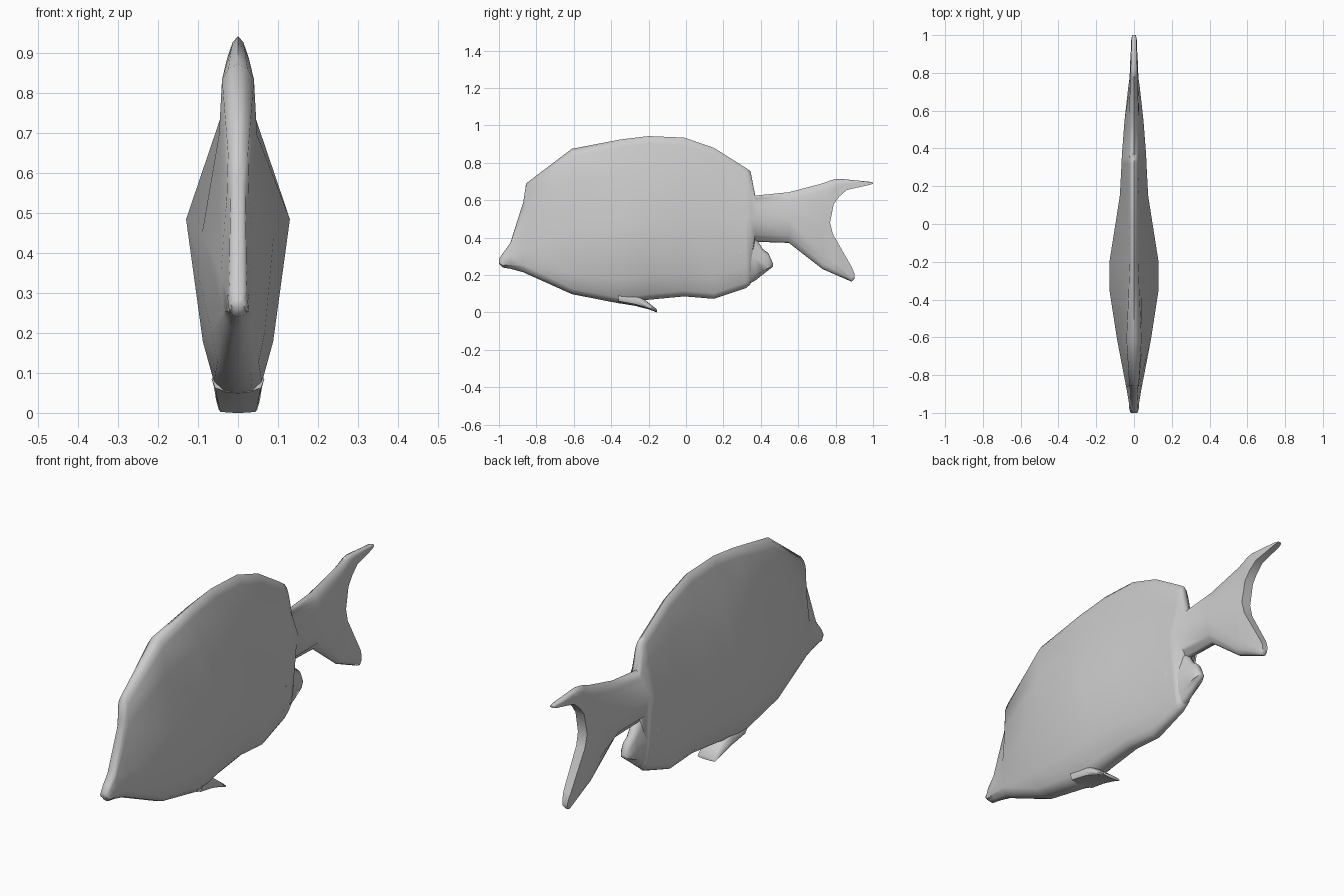
import bpy, bmesh, math

cube = bpy.data.objects.get("Cube")
if cube:
    bpy.data.objects.remove(cube)

grey = bpy.data.materials.new("light grey")
grey.use_nodes = True
colour = (0.6, 0.6, 0.6, 1)
grey.diffuse_color = colour
grey.node_tree.nodes["Principled BSDF"].inputs["Base Color"].default_value = colour

MID = 4  # profile index of the widest point


def half_profile(top, bottom, mid, w, r, rb):
    """Cross-section from the top ridge over the flank to the belly keel."""
    up, down = top - mid, mid - bottom
    d, e = min(0.04, up * 0.3), min(0.03, down * 0.3)
    return [(0, top), (r * 0.6, top - d * 0.35), (r, top - d),
            (r + (w - r) * 0.15, top - max(up * 0.42, d * 1.3)), (w, mid),
            (rb + (w - rb) * 0.4, mid - down * 0.7),
            (rb, bottom + e), (rb * 0.6, bottom + e * 0.25), (0, bottom)]


def ring(bm, y, top, bottom, mid, w, r, rb):
    half = half_profile(top, bottom, mid, w, r, rb)
    points = half + [(-x, z) for x, z in half[-2:0:-1]]
    return [bm.verts.new((x, y, z)) for x, z in points]


def bridge(bm, a, b):
    n = len(a)
    for i in range(n):
        j = (i + 1) % n
        bm.faces.new((a[i], a[j], b[j], b[i]))


def loft(bm, stations):
    rings = [ring(bm, *s) for s in stations]
    for a, b in zip(rings, rings[1:]):
        bridge(bm, a, b)
    return rings


def lobe(bm, start, stations):
    """Extend one half of the tail ring, tapering towards its tip."""
    zs = [v.co.z for v in start]
    lo, hi = min(zs), max(zs)
    previous = start
    for y, top, bottom, thin in stations:
        new = []
        for v in start:
            t = (v.co.z - lo) / (hi - lo)
            new.append(bm.verts.new((v.co.x * thin, y, bottom + t * (top - bottom))))
        bridge(bm, previous, new)
        previous = new
    bm.faces.new(previous)


def finish(bm, name):
    bmesh.ops.recalc_face_normals(bm, faces=bm.faces)
    mesh = bpy.data.meshes.new(name)
    bm.to_mesh(mesh)
    bm.free()
    mesh.materials.append(grey)
    obj = bpy.data.objects.new(name, mesh)
    bpy.context.collection.objects.link(obj)
    bpy.ops.object.select_all(action="DESELECT")
    obj.select_set(True)
    bpy.context.view_layer.objects.active = obj
    bpy.ops.object.shade_smooth_by_angle(angle=math.radians(65))


# Body and tail stem: y, top, bottom, widest height, half width, ridge, keel
bm = bmesh.new()
body = loft(bm, [
    (-1.00, .285, .260, .272, .018, .012, .012),
    (-.98, .315, .240, .28, .025, .02, .02),
    (-.94, .370, .234, .30, .028, .022, .026),
    (-.87, .590, .215, .34, .040, .018, .032),
    (-.855, .69, .208, .35, .043, .025, .034),
    (-.61, .875, .098, .45, .090, .040, .052),
    (-.35, .925, .047, .485, .13, .028, .06),
    (-.20, .943, .068, .485, .13, .022, .05),
    (-.01, .935, .086, .49, .10, .022, .04),
    (.15, .880, .073, .50, .075, .022, .035),
    (.32, .773, .130, .50, .066, .022, .03),
    (.345, .755, .15, .50, .065, .022, .03),
    (.37, .625, .378, .50, .064, .025, .025),
    (.55, .643, .372, .50, .05, .025, .025),
    (.73, .690, .232, .48, .03, .02, .02),
    (.77, .705, .215, .48, .024, .02, .02),
])
bm.faces.new(body[0])

# Forked tail lobes
end = body[-1]
left_mid = len(end) - MID
lobe(bm, end[left_mid:] + end[:MID + 1],
     [(.79, .711, .58, .95), (.82, .715, .62, .9), (.86, .711, .655, .8),
      (.98, .699, .682, .6), (1.0, .694, .688, .4)])
lobe(bm, end[MID:left_mid + 1],
     [(.785, .42, .208, .95), (.885, .245, .165, .8), (.9, .21, .18, .6)])
finish(bm, "body_and_tail")

# Rear lower fin tip, overhanging behind the body
bm = bmesh.new()
fin = loft(bm, [
    (.28, .47, .125, .33, .055, .03, .028),
    (.37, .405, .170, .29, .04, .025, .025),
    (.41, .340, .202, .27, .034, .022, .022),
    (.44, .318, .225, .265, .03, .02, .02),
    (.465, .262, .245, .253, .014, .01, .01),
])
for cap in (fin[0], fin[-1]):
    bm.faces.new(cap)
finish(bm, "rear_lower_fin")

# Broad belly fin, swept back and down
bm = bmesh.new()
fin = loft(bm, [
    (-.36, .125, .050, .085, .066, .05, .05),
    (-.27, .105, .035, .065, .06, .045, .05),
    (-.20, .052, .017, .033, .055, .04, .045),
    (-.155, .016, .000, .008, .048, .035, .04),
])
for cap in (fin[0], fin[-1]):
    bm.faces.new(cap)
finish(bm, "belly_fin")
